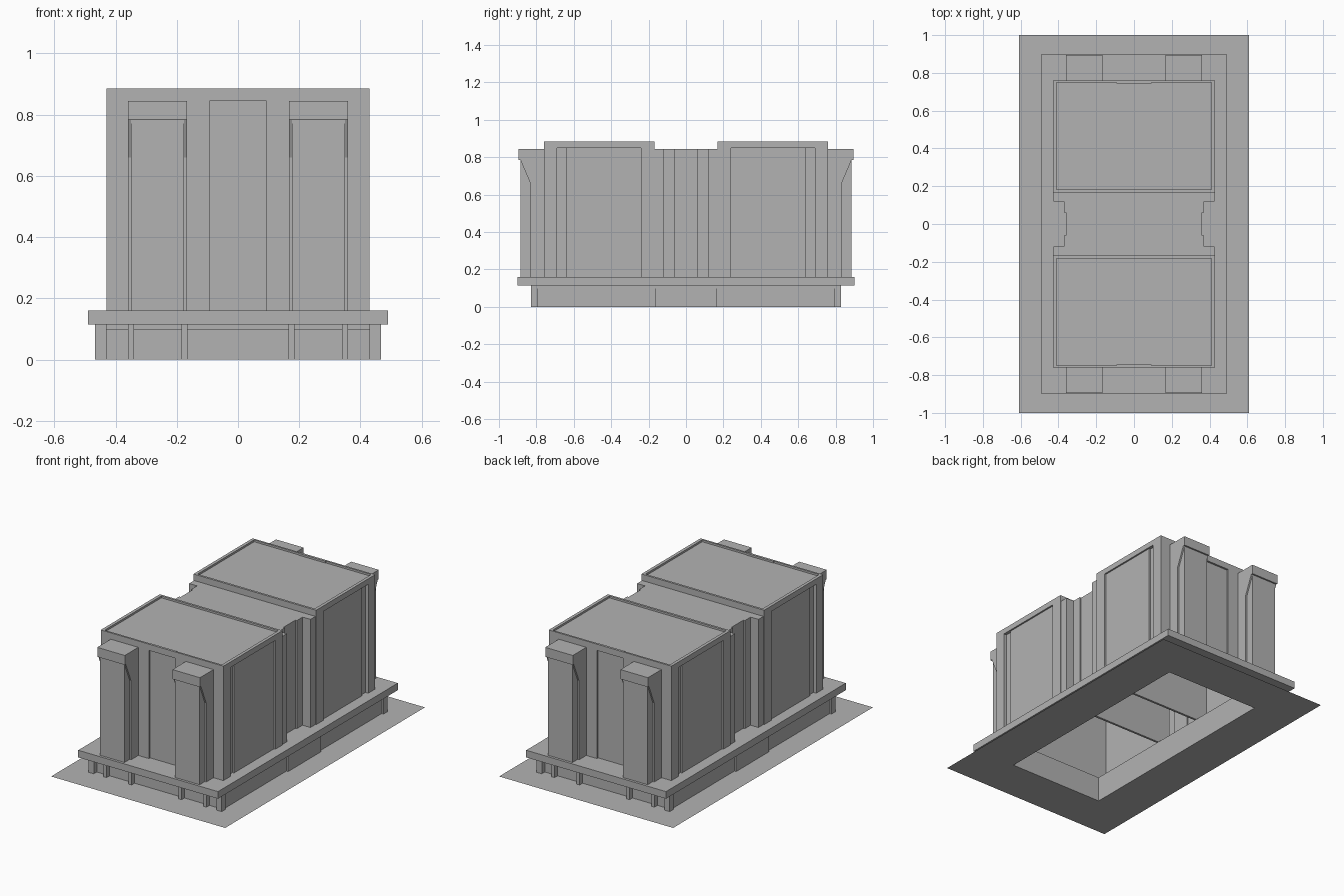
import bpy, bmesh

old = bpy.data.objects.get("Cube")
if old:
    bpy.data.objects.remove(old, do_unlink=True)

grey = bpy.data.materials.new("plain grey")
grey.use_nodes = True
grey.diffuse_color = (0.45, 0.45, 0.45, 1)
grey.node_tree.nodes["Principled BSDF"].inputs["Base Color"].default_value = (0.45, 0.45, 0.45, 1)


def finish(name, bm):
    bmesh.ops.recalc_face_normals(bm, faces=bm.faces)
    mesh = bpy.data.meshes.new(name)
    bm.to_mesh(mesh)
    bm.free()
    mesh.materials.append(grey)
    obj = bpy.data.objects.new(name, mesh)
    bpy.context.collection.objects.link(obj)
    return obj


def prism(bm, points, axis, low, high, open_bottom=False):
    """Extrude a 2D outline along an axis (x outlines are y,z; z outlines are x,y)."""
    place = (lambda p: (low, *p)) if axis == "x" else (lambda p: (*p, low))
    base = bm.faces.new([bm.verts.new(place(p)) for p in points])
    moved = bmesh.ops.extrude_face_region(bm, geom=[base], use_keep_orig=True)["geom"]
    for v in moved:
        if isinstance(v, bmesh.types.BMVert):
            v.co["xyz".index(axis)] = high
    if open_bottom:
        bmesh.ops.delete(bm, geom=[base], context="FACES_ONLY")


def box(bm, x, y, z, open_bottom=False):
    outline = [(x[0], y[0]), (x[1], y[0]), (x[1], y[1]), (x[0], y[1])]
    prism(bm, outline, "z", *z, open_bottom)


def mirrored(bm, x, y, z, both=True):
    """Box repeated on the left and right, and optionally front and back."""
    for sx in (1, -1):
        for sy in (1, -1) if both else (1,):
            box(bm, sorted(sx * v for v in x), sorted(sy * v for v in y), z)


def frame(bm, outer, inner, z):
    """Rectangular ring with an open middle."""
    (ox, oy), (ix, iy) = outer, inner
    rings = []
    for (w, d), h in ((outer, z[0]), (inner, z[0]), (inner, z[1]), (outer, z[1])):
        rings.append([bm.verts.new((sx * w, sy * d, h))
                      for sx, sy in ((-1, -1), (1, -1), (1, 1), (-1, 1))])
    for k in range(4 if z[0] != z[1] else 1):
        a, b = rings[k], rings[(k + 1) % 4]
        for i in range(4):
            j = (i + 1) % 4
            bm.faces.new((a[i], a[j], b[j], b[i]))
    bmesh.ops.delete(bm, geom=[v for v in bm.verts if not v.link_faces], context="VERTS")


opening = (0.33, 0.72)

# Flat ground apron
bm = bmesh.new()
frame(bm, (0.61, 1.0), opening, (0, 0))
finish("ground_apron", bm)

# Recessed plinth with posts, lintel and wider middle section
bm = bmesh.new()
frame(bm, (0.455, 0.80), opening, (0, 0.115))
frame(bm, (0.46, 0.82), (0.44, 0.79), (0.098, 0.115))
for x in ((0.165, 0.185), (0.34, 0.36)):
    mirrored(bm, x, (0.79, 0.83), (0, 0.115))
mirrored(bm, (0.43, 0.467), (0.79, 0.83), (0, 0.115))
mirrored(bm, (0.44, 0.467), (-0.165, 0.165), (0, 0.115), both=False)
finish("plinth", bm)

# Floor slab
bm = bmesh.new()
frame(bm, (0.49, 0.90), opening, (0.115, 0.16))
finish("floor_slab", bm)

# Two large blocks with parapets and recessed wall panels
floor, top = 0.16, 0.885
for name, sy in (("back_block", 1), ("front_block", -1)):
    bm = bmesh.new()

    def part(x, y, z, open_bottom=False):
        box(bm, x, sorted(sy * v for v in y), z, open_bottom)

    part((-0.41, 0.41), (0.18, 0.748), (floor, 0.873), True)
    part((-0.415, 0.415), (0.168, 0.182), (floor, top))
    part((-0.093, 0.093), (0.745, 0.76), (0.845, top))
    for side in (1, -1):
        def wing(x, y, z):
            part(sorted(side * v for v in x), y, z)
        wing((0.093, 0.43), (0.748, 0.76), (floor, top))
        wing((0.41, 0.43), (0.168, 0.24), (floor, top))
        wing((0.41, 0.43), (0.69, 0.76), (floor, top))
        wing((0.41, 0.43), (0.24, 0.69), (0.85, top))
        wing((0.41, 0.42), (0.24, 0.64), (floor, 0.85))
    finish(name, bm)

# Lower link between the blocks, stepped in at each side
half = [(0.425, 0.18), (0.425, 0.118), (0.37, 0.118), (0.37, 0.06), (0.36, 0.06)]
right = half + [(x, -y) for x, y in reversed(half)]
bm = bmesh.new()
prism(bm, right + [(-x, -y) for x, y in right], "z", floor, 0.845, True)
finish("link_block", bm)

# End columns: pilaster with sloped bracket, shaft and cap
for side, sx in (("left", 1), ("right", -1)):
    for end, sy in (("back", 1), ("front", -1)):
        bm = bmesh.new()
        xs = sorted((sx * 0.167, sx * 0.36))
        inner = sorted((sx * 0.177, sx * 0.35))
        profile = [(0.755, floor), (0.832, floor), (0.832, 0.66), (0.885, 0.785), (0.755, 0.785)]
        prism(bm, [(sy * y, z) for y, z in profile], "x", *xs)
        box(bm, inner, sorted((sy * 0.82, sy * 0.884)), (floor, 0.785))
        box(bm, xs, sorted((sy * 0.755, sy * 0.895)), (0.785, 0.845))
        finish(f"{end}_{side}_column", bm)
